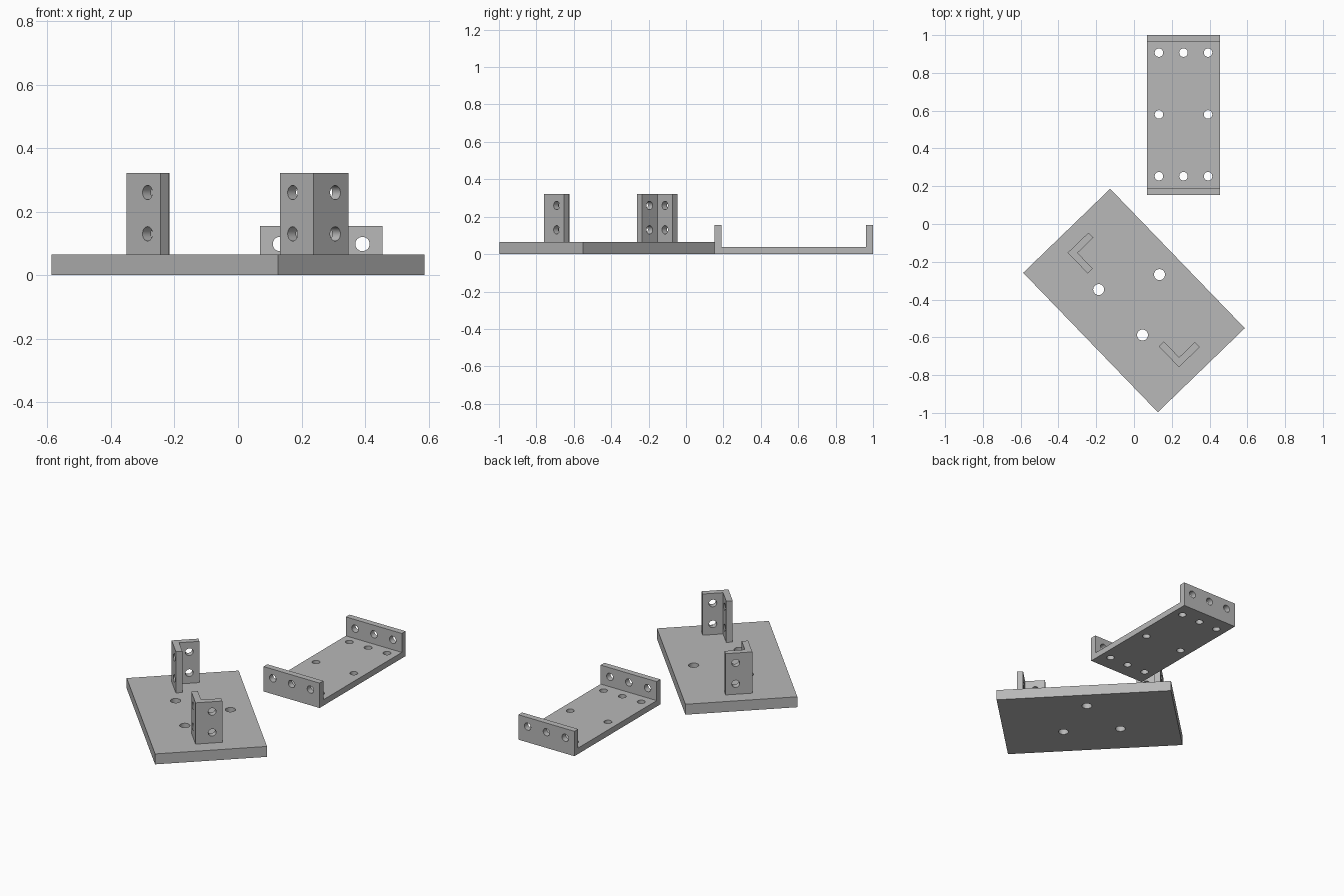
import bpy, bmesh, math
from mathutils import Matrix, Vector

if "Cube" in bpy.data.objects:
    bpy.data.objects.remove(bpy.data.objects["Cube"])

grey = bpy.data.materials.new("plain grey")
grey.diffuse_color = (0.48, 0.48, 0.48, 1)
grey.use_nodes = True
grey.node_tree.nodes["Principled BSDF"].inputs["Base Color"].default_value = grey.diffuse_color

PLATE_TOP = 0.065
WALL = 0.037
TURN = math.radians(44)


def add_object(name, bm):
    bmesh.ops.recalc_face_normals(bm, faces=bm.faces)
    mesh = bpy.data.meshes.new(name)
    bm.to_mesh(mesh)
    bm.free()
    ob = bpy.data.objects.new(name, mesh)
    bpy.context.collection.objects.link(ob)
    return ob


def prism(name, outline, depth, matrix):
    """Extrude a flat outline along its local z, then place it."""
    bm = bmesh.new()
    face = bm.faces.new([bm.verts.new((x, y, 0)) for x, y in outline])
    side = bmesh.ops.extrude_face_region(bm, geom=[face])["geom"]
    bmesh.ops.translate(bm, vec=(0, 0, depth),
                        verts=[v for v in side if isinstance(v, bmesh.types.BMVert)])
    bmesh.ops.transform(bm, matrix=matrix, verts=bm.verts)
    ob = add_object(name, bm)
    ob.data.materials.append(grey)
    return ob


def drill(ob, holes):
    """Cut round holes, each given as centre, axis, radius, length."""
    bm = bmesh.new()
    for centre, axis, radius, length in holes:
        turn = Vector(axis).to_track_quat('Z', 'Y').to_matrix().to_4x4()
        bmesh.ops.create_cone(bm, cap_ends=True, segments=32, radius1=radius,
                              radius2=radius, depth=length,
                              matrix=Matrix.Translation(centre) @ turn)
    cutter = add_object("hole_cutter", bm)
    cutter.hide_render = True
    mod = ob.modifiers.new("holes", 'BOOLEAN')
    mod.operation, mod.solver, mod.object = 'DIFFERENCE', 'EXACT', cutter
    bpy.ops.object.select_all(action='DESELECT')
    bpy.context.view_layer.objects.active = ob
    ob.select_set(True)
    bpy.ops.object.modifier_apply(modifier=mod.name)
    bpy.data.objects.remove(cutter)
    bpy.ops.object.shade_smooth_by_angle(angle=math.radians(30))


# Base plate, turned on the ground, with three bolt holes
a, b = 0.32, 0.513
plate = prism("base_plate", [(-a, -b), (a, -b), (a, b), (-a, b)], PLATE_TOP,
              Matrix.Translation((0, -0.405, 0)) @ Matrix.Rotation(TURN, 4, 'Z'))
drill(plate, [((x, y, 0.03), (0, 0, 1), 0.029, 0.2)
              for x, y in ((0.135, -0.268), (-0.187, -0.347), (0.045, -0.588))])

# Two upright angle brackets standing on the plate
ARM = 0.153
ANGLE = [(0, 0), (ARM, 0), (ARM, WALL), (WALL, WALL), (WALL, ARM), (0, ARM)]
mid = (WALL + ARM) / 2
for name, corner, turn in (
        ("rear_angle_bracket", (-0.351, -0.152, 0), TURN - math.pi / 2),
        ("front_angle_bracket", (0.238, -0.758, 0), TURN)):
    place = Matrix.Translation(corner) @ Matrix.Rotation(turn, 4, 'Z')
    bracket = prism(name, ANGLE, 0.322 - PLATE_TOP,
                    place @ Matrix.Translation((0, 0, PLATE_TOP)))
    holes = []
    for z in (0.13, 0.26):
        for centre, axis in (((mid, WALL / 2, z), (0, 1, 0)),
                             ((WALL / 2, mid, z), (1, 0, 0))):
            holes.append((place @ Vector(centre), place.to_3x3() @ Vector(axis),
                          0.0225, 0.08))
    drill(bracket, holes)

# U-shaped channel: side profile in y and z, extruded along x
y0, y1, top = 0.153, 1.0, 0.155
profile = [(y0, 0), (y1, 0), (y1, top), (y1 - WALL, top),
           (y1 - WALL, WALL), (y0 + WALL, WALL), (y0 + WALL, top), (y0, top)]
axes = Matrix(((0, 0, 1, 0.069), (1, 0, 0, 0), (0, 1, 0, 0), (0, 0, 0, 1)))
channel = prism("u_channel", profile, 0.386, axes)
columns = (0.132, 0.262, 0.392)
holes = [((x, y, 0.01), (0, 0, 1), 0.0225, 0.1)
         for x in columns for y in (0.253, 0.58, 0.907)
         if not (x == columns[1] and y == 0.58)]
holes += [((x, y, 0.098), (0, 1, 0), 0.0225, 0.1)
          for x in columns for y in (y0 + WALL / 2, y1 - WALL / 2)]
drill(channel, holes)
